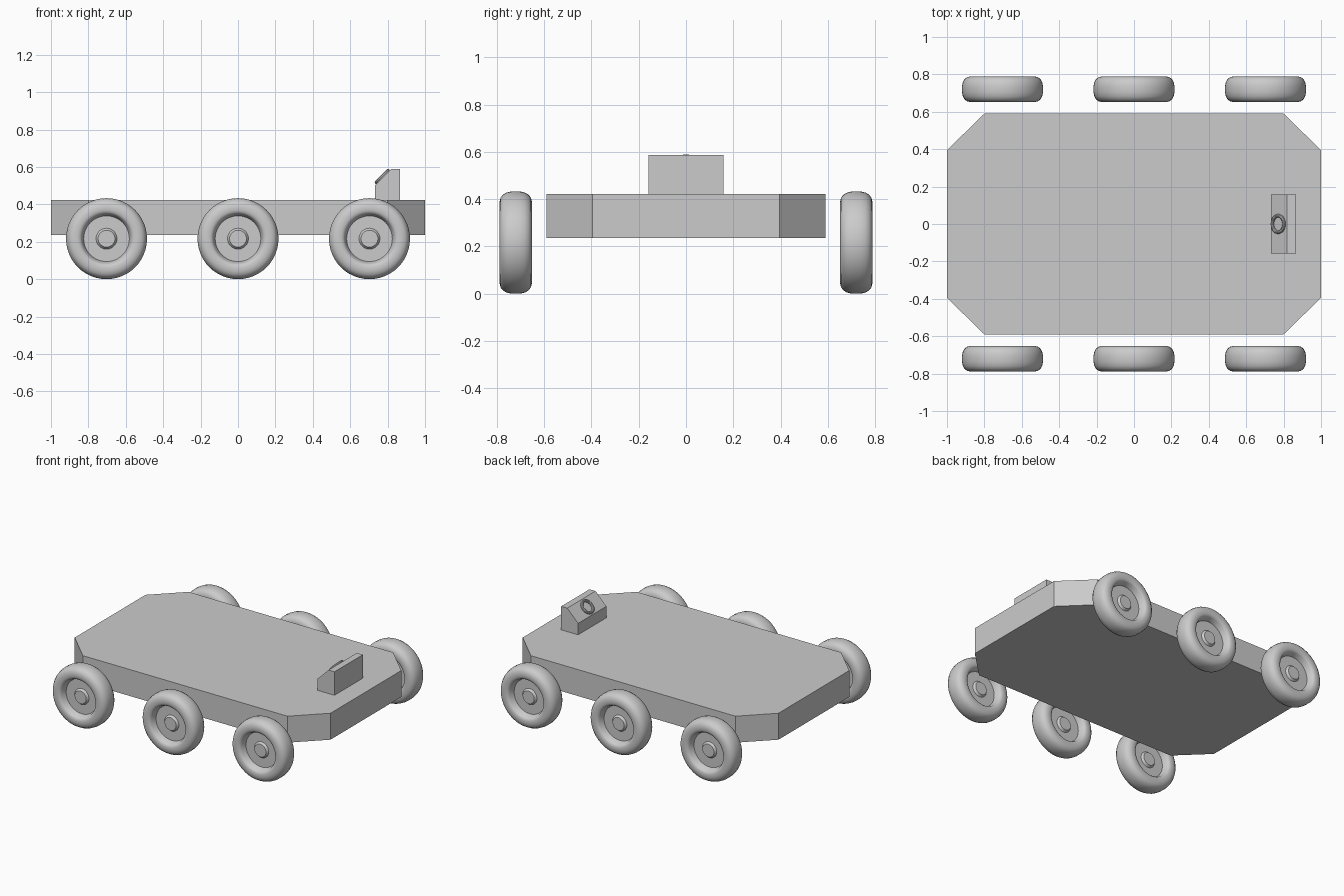
import bpy, bmesh, math
from mathutils import Matrix, Vector

if "Cube" in bpy.data.objects:
    bpy.data.objects.remove(bpy.data.objects["Cube"])

grey = bpy.data.materials.new("plain grey")
grey.diffuse_color = (0.6, 0.6, 0.6, 1)
grey.use_nodes = True
grey.node_tree.nodes["Principled BSDF"].inputs["Base Color"].default_value = grey.diffuse_color


def add_object(name, bm, smooth=False):
    bmesh.ops.recalc_face_normals(bm, faces=bm.faces)
    mesh = bpy.data.meshes.new(name)
    bm.to_mesh(mesh)
    bm.free()
    mesh.materials.append(grey)
    obj = bpy.data.objects.new(name, mesh)
    bpy.context.collection.objects.link(obj)
    if smooth:
        bpy.ops.object.select_all(action='DESELECT')
        obj.select_set(True)
        bpy.context.view_layer.objects.active = obj
        bpy.ops.object.shade_smooth_by_angle(angle=math.radians(35))
    return obj


def extrude(name, outline, direction):
    bm = bmesh.new()
    face = bm.faces.new([bm.verts.new(p) for p in outline])
    ext = bmesh.ops.extrude_face_region(bm, geom=[face])
    verts = [g for g in ext["geom"] if isinstance(g, bmesh.types.BMVert)]
    bmesh.ops.translate(bm, verts=verts, vec=direction)
    return add_object(name, bm)


def lathe(profile, matrix, closed=False, steps=48):
    """Spin (radius, height) points about local z."""
    bm = bmesh.new()
    vs = [bm.verts.new((r, 0, h)) for r, h in profile]
    es = [bm.edges.new(p) for p in zip(vs, vs[1:])]
    if closed:
        es.append(bm.edges.new((vs[-1], vs[0])))
    bmesh.ops.spin(bm, geom=vs + es, cent=(0, 0, 0), axis=(0, 0, 1),
                   angle=math.tau, steps=steps, use_merge=True)
    bmesh.ops.remove_doubles(bm, verts=bm.verts, dist=1e-5)
    bmesh.ops.transform(bm, matrix=matrix, verts=bm.verts)
    return bm


# Deck: slab with clipped corners
deck = [(1, 0.395), (0.8, 0.59), (-0.8, 0.59), (-1, 0.395),
        (-1, -0.395), (-0.8, -0.59), (0.8, -0.59), (1, -0.395)]
extrude("deck", [(x, y, 0.235) for x, y in deck], (0, 0, 0.187))

# Control console with a slanted rear panel
side = [(0.733, 0.422), (0.865, 0.422), (0.865, 0.588), (0.818, 0.588), (0.733, 0.503)]
extrude("console", [(x, -0.158, z) for x, z in side], (0, 0.316, 0))

# Steering ring lying on the slanted panel
normal = Vector((-1, 0, 1)).normalized()
tilt = normal.to_track_quat('Z', 'Y').to_matrix().to_4x4()
ring = [(0.044 + 0.009 * math.cos(a), 0.009 * math.sin(a))
        for a in (math.tau * i / 10 for i in range(10))]
spot = Matrix.Translation(Vector((0.775, 0, 0.545)) + normal * 0.006)
add_object("steering_ring", lathe(ring, spot @ tilt, True, 32), True)

# Wheels: rounded tyre, recessed disc and raised hub on both faces
half = [(0, 0.035), (0.045, 0.035), (0.056, 0.02), (0.122, 0.02), (0.133, 0.056),
        (0.14, 0.064), (0.152, 0.0685), (0.172, 0.0685), (0.19, 0.064),
        (0.203, 0.054), (0.212, 0.038), (0.2165, 0.016)]
profile = half + [(r, -h) for r, h in reversed(half)]
turn = Matrix.Rotation(math.pi / 2, 4, 'X')
for s, label in ((-1, "right"), (1, "left")):
    for x, place in ((-0.703, "rear"), (0, "middle"), (0.703, "front")):
        at = Matrix.Translation((x, s * 0.7205, 0.2165))
        add_object(f"{place}_{label}_wheel", lathe(profile, at @ turn), True)
